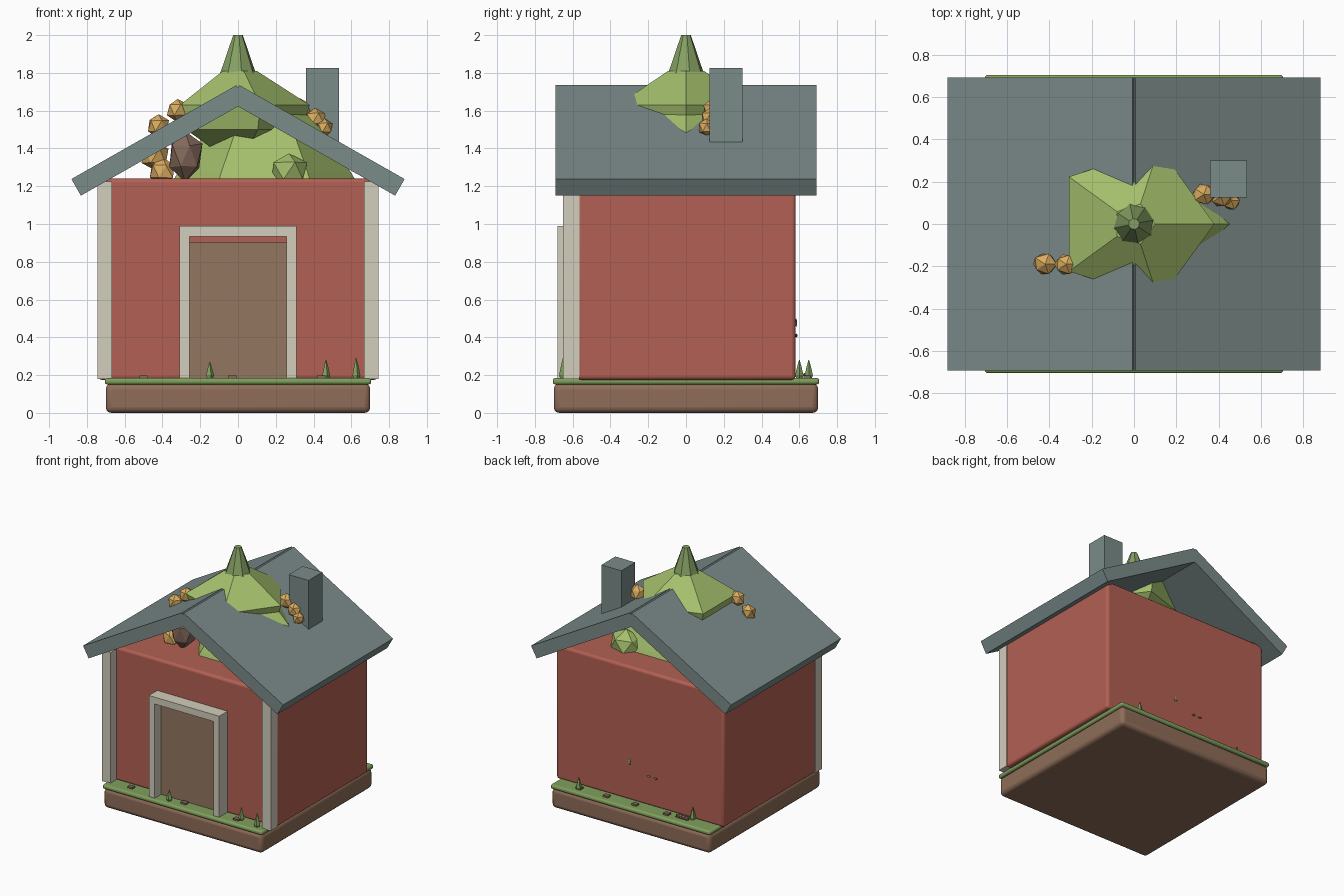
import bpy, bmesh, math, random
from mathutils import Vector, Matrix

random.seed(4)
if "Cube" in bpy.data.objects:
    bpy.data.objects.remove(bpy.data.objects["Cube"])


def material(name, hexcode):
    """Flat material from an sRGB hex colour."""
    rgb = [int(hexcode[i:i + 2], 16) / 255 for i in (0, 2, 4)]
    lin = [c / 12.92 if c < 0.04 else ((c + 0.055) / 1.055) ** 2.4 for c in rgb]
    m = bpy.data.materials.new(name)
    m.use_nodes = True
    m.diffuse_color = (*lin, 1)
    bsdf = m.node_tree.nodes["Principled BSDF"]
    bsdf.inputs["Base Color"].default_value = (*lin, 1)
    bsdf.inputs["Roughness"].default_value = 0.9
    return m


RED = material("barn red", "B26053")
CREAM = material("cream trim", "D2CEBC")
SLATE = material("slate", "7A8B89")
WOOD = material("door wood", "937660")
EARTH = material("earth brown", "8E6D58")
GRASS = material("grass green", "80A05D")
LEAF = material("leaf green", "A4BF6C")
TIP = material("tip green", "86A063")
FRUIT = material("fruit orange", "DAAC60")
STONE = material("stone brown", "85695B")


def finish(name, bm, mat):
    bmesh.ops.recalc_face_normals(bm, faces=bm.faces)
    me = bpy.data.meshes.new(name)
    bm.to_mesh(me)
    bm.free()
    me.materials.append(mat)
    ob = bpy.data.objects.new(name, me)
    bpy.context.collection.objects.link(ob)
    return ob


def box(name, lo, hi, mat, bevel=0):
    """Box between two corners, with optional softened edges."""
    lo, hi = Vector(lo), Vector(hi)
    bm = bmesh.new()
    bmesh.ops.create_cube(bm, size=1)
    for v in bm.verts:
        v.co = (lo + hi) / 2 + v.co * (hi - lo)
    ob = finish(name, bm, mat)
    if bevel:
        mod = ob.modifiers.new("soft edges", "BEVEL")
        mod.width, mod.segments = bevel, 3
        bpy.ops.object.select_all(action="DESELECT")
        ob.select_set(True)
        bpy.context.view_layer.objects.active = ob
        bpy.ops.object.shade_smooth_by_angle(angle=math.radians(40))
    return ob


def extrude_y(name, profile, y0, y1, mat):
    """Closed x-z profile pushed along y."""
    bm = bmesh.new()
    face = bm.faces.new([bm.verts.new((x, y0, z)) for x, z in profile])
    new = bmesh.ops.extrude_face_region(bm, geom=[face])["geom"]
    verts = [g for g in new if isinstance(g, bmesh.types.BMVert)]
    bmesh.ops.translate(bm, verts=verts, vec=(0, y1 - y0, 0))
    return finish(name, bm, mat)


def lathe(name, rings, sides, mat, centre=(0, 0), stretch=(1, 1), turn=0):
    """Faceted solid from (radius, height) rings."""
    bm = bmesh.new()
    loops = []
    for r, z in rings:
        angles = [turn + math.tau * i / sides for i in range(sides)]
        loops.append([bm.verts.new((centre[0] + r * stretch[0] * math.cos(a),
                                    centre[1] + r * stretch[1] * math.sin(a), z))
                      for a in angles])
    for a, b in zip(loops, loops[1:]):
        for i in range(sides):
            j = (i + 1) % sides
            bm.faces.new((a[i], a[j], b[j], b[i]))
    bm.faces.new(loops[0])
    bm.faces.new(loops[-1])
    return finish(name, bm, mat)


def lump(name, centre, size, mat, detail=1):
    """Slightly irregular faceted ball."""
    bm = bmesh.new()
    bmesh.ops.create_icosphere(bm, subdivisions=detail, radius=1)
    for v in bm.verts:
        k = random.uniform(0.88, 1.08)
        v.co = Vector(c + s * k * p for c, s, p in zip(centre, size, v.co))
    return finish(name, bm, mat)


# Ground slab and turf
box("ground_slab", (-0.7, -0.7, 0), (0.7, 0.7, 0.155), EARTH, 0.03)
box("turf", (-0.705, -0.705, 0.15), (0.705, 0.705, 0.185), GRASS, 0.014)

# Walls, flat on top beneath the open gables
box("walls", (-0.74, -0.575, 0.175), (0.74, 0.58, 1.24), RED, 0.02)

# Corner posts and door frame sides
for side, s in (("left", 1), ("right", -1)):
    for part, x0, x1, y0, z1 in (("corner_post", 0.667, 0.745, -0.65, 1.225),
                                 ("door_jamb", 0.258, 0.31, -0.68, 0.99)):
        a, b = sorted((s * x0, s * x1))
        box(f"{part}_{side}", (a, y0, 0.18), (b, -0.565, z1), CREAM)
    # Roof slab
    slab = [(0.008, 1.735), (0.882, 1.238), (0.832, 1.15), (-0.042, 1.647)]
    extrude_y(f"roof_{side}", [(s * x, z) for x, z in slab], -0.692, 0.692, SLATE)

box("door_lintel", (-0.258, -0.68, 0.935), (0.258, -0.565, 0.99), CREAM)
box("door", (-0.258, -0.6, 0.18), (0.258, -0.565, 0.905), WOOD)
box("chimney", (0.36, 0.125, 1.43), (0.535, 0.3, 1.825), SLATE)

# Tree bursting through the roof
lathe("tree_tip", [(0.11, 1.77), (0.092, 1.81), (0.026, 2.0)], 8, TIP, turn=0.2)
lathe("canopy_top", [(0.1, 1.36), (0.34, 1.5), (0.38, 1.63), (0.1, 1.81)], 5, LEAF)
lathe("canopy_low", [(0.5, 1.2), (0.46, 1.27), (0.3, 1.5), (0.2, 1.6)], 6, LEAF,
      centre=(0.14, 0), stretch=(1, 0.85))
lump("canopy_bud", (0.27, -0.32, 1.28), (0.11, 0.09, 0.1), LEAF)
lump("canopy_bud_back", (0.3, 0.32, 1.28), (0.13, 0.11, 0.1), LEAF)

# Fruit clusters and stone beneath the roof
for i, (x, y, z, r) in enumerate([
        (-0.42, -0.19, 1.52, 0.062), (-0.32, -0.19, 1.605, 0.06),
        (-0.44, -0.24, 1.36, 0.08), (-0.4, -0.27, 1.28, 0.075),
        (0.33, 0.14, 1.6, 0.06), (0.41, 0.13, 1.56, 0.06),
        (0.46, 0.11, 1.51, 0.05)]):
    lump(f"fruit_{i}", (x, y, z), (r, r * 0.9, r * 1.05), FRUIT)
lump("hanging_stone", (-0.28, -0.3, 1.36), (0.095, 0.09, 0.135), STONE)

# Grass tufts
for i, (x, y, h) in enumerate([(-0.15, -0.65, 0.09), (0.465, -0.62, 0.1),
                               (0.625, -0.65, 0.11), (0.49, 0.65, 0.1),
                               (-0.48, 0.6, 0.1)]):
    lathe(f"tuft_{i}", [(0.016, 0.18), (0.023, 0.2), (0.012, 0.18 + h * 0.65),
                        (0.002, 0.18 + h)], 5, GRASS, centre=(x, y))

# Flat stones on the turf
for i, (x, y) in enumerate([(-0.5, -0.63), (-0.03, -0.63), (0.44, -0.64),
                            (0.49, 0.64), (0.25, 0.64), (0, 0.64), (-0.28, 0.64)]):
    box(f"flat_stone_{i}", (x - 0.022, y - 0.018, 0.18),
        (x + 0.022, y + 0.018, 0.198), STONE)
for i in range(4):
    lump(f"pebble_{i}", (-0.38 - 0.025 * i, 0.64, 0.2), (0.022, 0.02, 0.018), STONE)

# Leaf and chips on the back wall
lump("wall_leaf", (0.09, 0.583, 0.48), (0.012, 0.006, 0.025), TIP)
for i, x in enumerate((-0.08, -0.14)):
    lump(f"wall_chip_{i}", (x, 0.583, 0.41), (0.018, 0.008, 0.01), STONE)
